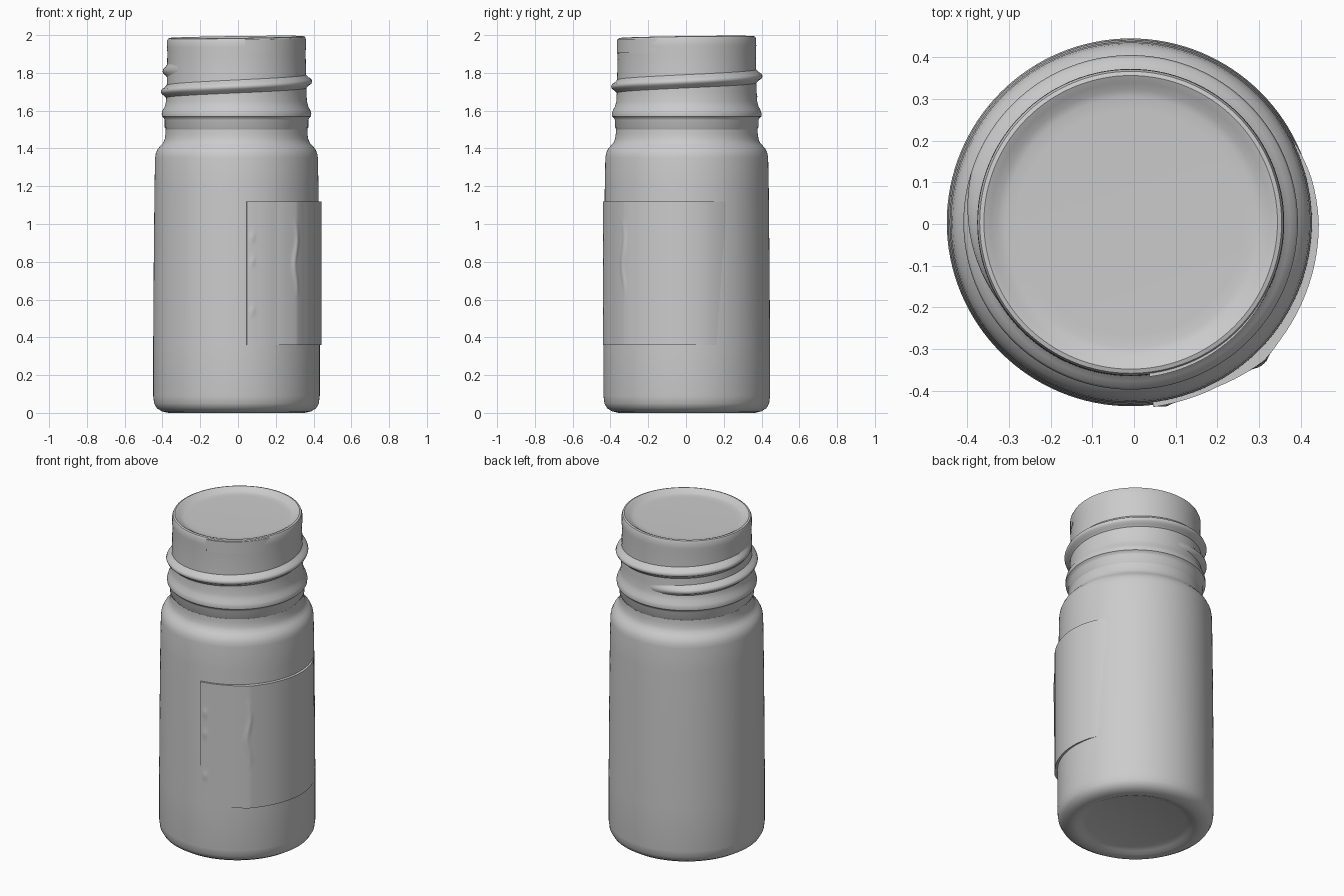
import bpy, bmesh, math
from math import sin, cos, pi, radians, exp

if "Cube" in bpy.data.objects:
    bpy.data.objects.remove(bpy.data.objects["Cube"])

CX, CY = -0.008, 0.004   # axis of the vial


def point(r, a, z):
    """Cylindrical point; the rim tilts up slightly to the back right."""
    x, y = r * cos(a), r * sin(a)
    t = min(max((z - 1.88) / 0.1, 0), 1)
    return (CX + x, CY + y, z + t * 0.014 * (x + y))


def grid_mesh(name, rows, wrap=False, caps=False, angle=40):
    """Skin rows of points into a smooth-shaded surface."""
    bm = bmesh.new()
    vs = [[bm.verts.new(p) for p in row] for row in rows]
    n = len(rows[0])
    for lo, hi in zip(vs, vs[1:]):
        for j in range(n if wrap else n - 1):
            k = (j + 1) % n
            bm.faces.new((lo[j], lo[k], hi[k], hi[j]))
    if caps:
        bm.faces.new(list(reversed(vs[0])))
        bm.faces.new(vs[-1])
    bmesh.ops.recalc_face_normals(bm, faces=bm.faces)
    me = bpy.data.meshes.new(name)
    bm.to_mesh(me)
    bm.free()
    ob = bpy.data.objects.new(name, me)
    bpy.context.collection.objects.link(ob)
    bpy.ops.object.select_all(action='DESELECT')
    ob.select_set(True)
    bpy.context.view_layer.objects.active = ob
    bpy.ops.object.shade_smooth_by_angle(angle=radians(angle))
    return ob


def lathe(name, profile, sides=128):
    rows = [[point(r, 2 * pi * i / sides, z) for i in range(sides)] for r, z in profile]
    return grid_mesh(name, rows, wrap=True, caps=True)


def panel(name, a0, a1, z0, z1, radius, inner, na=70, nz=40):
    """Thin wrapped sheet whose border turns inward into the wall."""
    rows = []
    for i in range(-1, nz + 2):
        v = min(max(i / nz, 0), 1)
        row = []
        for j in range(-1, na + 2):
            u = min(max(j / na, 0), 1)
            a, z = radians(a0 + (a1 - a0) * u), z0 + (z1 - z0) * v
            edge = i in (-1, nz + 1) or j in (-1, na + 1)
            row.append(point(inner if edge else radius(math.degrees(a), z), a, z))
        rows.append(row)
    return grid_mesh(name, rows)


def lerp(keys, x):
    for (x0, y0), (x1, y1) in zip(keys, keys[1:]):
        if x <= x1:
            return y0 + (y1 - y0) * max(0, (x - x0) / (x1 - x0))
    return keys[-1][1]


# Body, from the recessed base up to the shoulder and into the neck
lathe("vial_body", [
    (0.28, 0.024), (0.31, 0.014), (0.335, 0.003), (0.36, 0.0), (0.395, 0.008),
    (0.422, 0.025), (0.436, 0.05), (0.441, 0.09), (0.441, 0.36), (0.438, 0.8),
    (0.434, 1.2), (0.431, 1.35), (0.427, 1.375), (0.417, 1.397), (0.402, 1.415),
    (0.388, 1.43), (0.38, 1.45), (0.376, 1.475), (0.375, 1.5)])

# Neck with the lower bead, rounded rim and shallow sealed top
lathe("neck", [
    (0.37, 1.46), (0.375, 1.505), (0.38, 1.512), (0.38, 1.55), (0.386, 1.562),
    (0.395, 1.57), (0.396, 1.585), (0.391, 1.602), (0.38, 1.622), (0.373, 1.65),
    (0.37, 1.7), (0.368, 1.8), (0.366, 1.91), (0.368, 1.94), (0.367, 1.975),
    (0.362, 1.987), (0.352, 1.99), (0.335, 1.982), (0.318, 1.971), (0.3, 1.967),
    (0.27, 1.966)])

# Screw thread: a rounded ridge on a helix, tapering at both ends
section = [(-0.045, -0.3), (-0.034, 0.06), (-0.022, 0.4), (-0.012, 0.85), (0, 1),
           (0.012, 0.85), (0.022, 0.4), (0.034, 0.06), (0.045, -0.3)]
rows, steps = [], 260
start, end = radians(80), radians(580)
for i in range(steps + 1):
    a = start + (end - start) * i / steps
    fade = min(1, i / 25, (steps - i) / 30)
    zc = 1.70 + 0.11 * (a - pi) / (2 * pi)
    rows.append([point(0.368 + 0.033 * (h * fade - 0.15 * (1 - fade)), a, zc + dz)
                 for dz, h in section])
grid_mesh("screw_thread", rows, angle=60)

# Wrapped label with a creased fold
label_keys = [(-83, 0.446), (-75, 0.445), (-62, 0.446), (-52, 0.455), (-46, 0.461),
              (-38, 0.456), (-20, 0.453), (0, 0.451), (14, 0.446), (28, 0.436)]


def label_radius(a, z):
    r = lerp(label_keys, a)
    if 0.6 < z < 1.04:
        mid = -47 + 1.2 * sin(z * 22)
        r += 0.006 * sin(pi * (z - 0.6) / 0.44) * exp(-((a - mid) / 1.5) ** 2)
    # small air bubbles along the leading edge
    for zb in (0.54, 0.8, 0.93):
        r += 0.004 * exp(-((a + 79) / 1.6) ** 2 - ((z - zb) / 0.025) ** 2)
    return r


panel("label", -83, 28, 0.36, 1.12, label_radius, 0.425, 110, 76)

# Overlapping seal strip just below the rim
panel("seal_strip", -83, -25, 1.905, 1.98,
      lambda a, z: lerp([(-83, 0.373), (-60, 0.371), (-25, 0.367)], a), 0.355, 30, 4)
